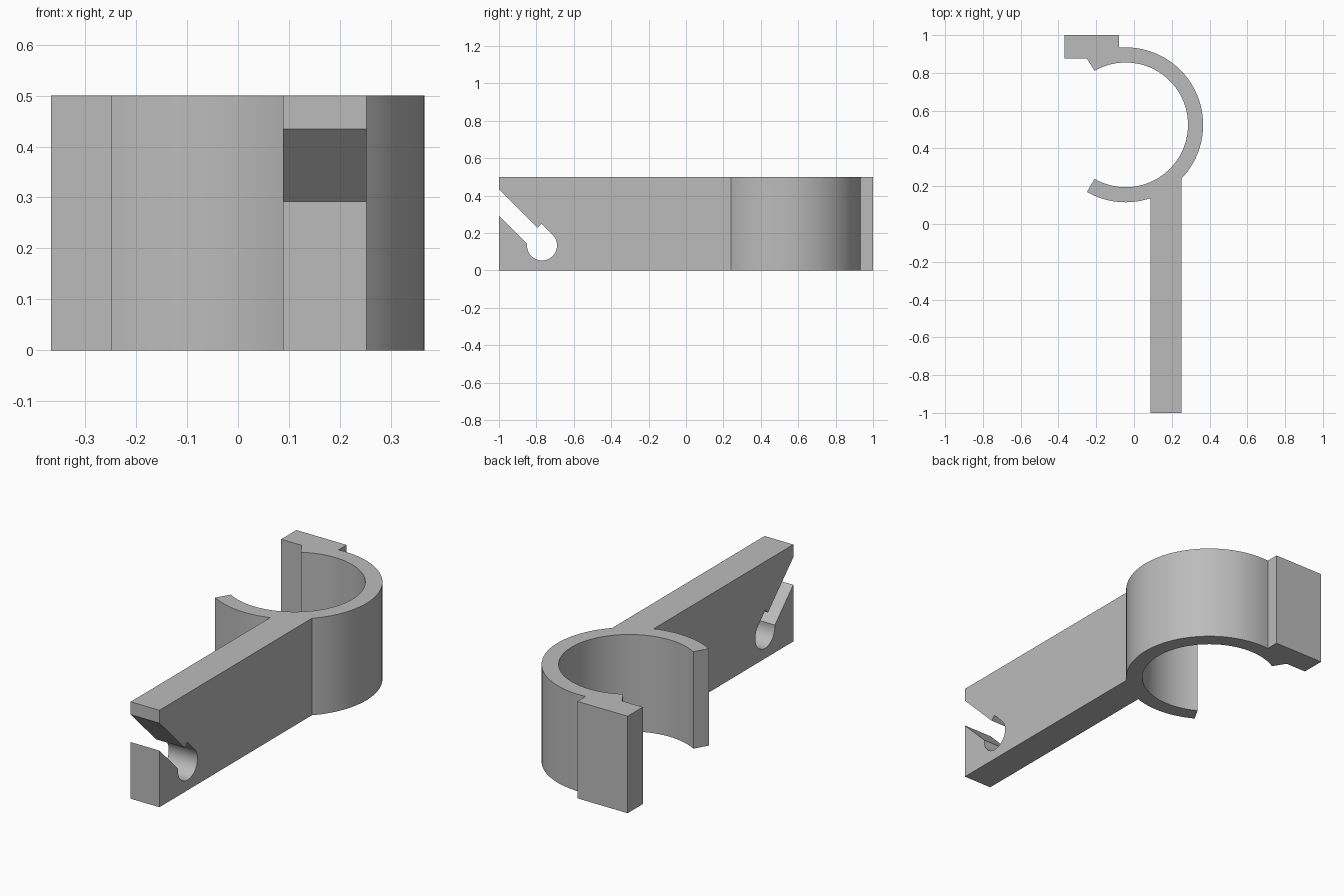
import bpy, bmesh
from math import sin, cos, acos, radians
from mathutils import Vector

cube = bpy.data.objects.get("Cube")
if cube:
    bpy.data.objects.remove(cube, do_unlink=True)

grey = bpy.data.materials.new("plain grey")
grey.use_nodes = True
grey.diffuse_color = (0.5, 0.5, 0.5, 1)
grey.node_tree.nodes["Principled BSDF"].inputs["Base Color"].default_value = (0.5, 0.5, 0.5, 1)


def arc(cx, cy, r, a, b, steps):
    """Points on a circle from angle a to b (radians)."""
    angles = [a + (b - a) * i / steps for i in range(steps + 1)]
    return [(cx + r * cos(t), cy + r * sin(t)) for t in angles]


def extrude(name, points, depth):
    """Extrude a closed outline of 3D points along depth."""
    bm = bmesh.new()
    face = bm.faces.new([bm.verts.new(p) for p in points])
    ext = bmesh.ops.extrude_face_region(bm, geom=[face])
    moved = [v for v in ext["geom"] if isinstance(v, bmesh.types.BMVert)]
    bmesh.ops.translate(bm, verts=moved, vec=Vector(depth))
    bmesh.ops.recalc_face_normals(bm, faces=bm.faces)
    mesh = bpy.data.meshes.new(name)
    bm.to_mesh(mesh)
    bm.free()
    mesh.materials.append(grey)
    obj = bpy.data.objects.new(name, mesh)
    bpy.context.collection.objects.link(obj)
    return obj


# Clip outline: open ring, square tab and long arm
CX, CY, OUTER, INNER, HEIGHT = -0.044, 0.525, 0.41, 0.33, 0.5
ARM_L, ARM_R = 0.088, 0.252
TAB_L, TAB_R, TAB_Y = -0.367, -0.08, 0.876
gap = radians(120)
tab_angle = acos((TAB_R - CX) / OUTER)
arm_r_angle = -acos((ARM_R - CX) / OUTER)
arm_l_angle = -acos((ARM_L - CX) / OUTER)

outline = arc(CX, CY, INNER, -gap, gap, 72)
outline += [(CX + OUTER * cos(gap), TAB_Y), (TAB_L, TAB_Y), (TAB_L, 1), (TAB_R, 1)]
outline += arc(CX, CY, OUTER, tab_angle, arm_r_angle, 44)
outline += [(ARM_R, -1), (ARM_L, -1)]
outline += arc(CX, CY, OUTER, arm_l_angle, -gap, 16)
clip = extrude("ring_clip_with_arm", [(x, y, 0) for x, y in outline], (0, 0, HEIGHT))

# Keyhole slot cutter: slanted channel ending in a round seat
slot = [(-1.1, 0.392), (-0.85, 0.142)]
slot += arc(-0.77, 0.133, 0.08, radians(180), radians(405), 36)
slot += [(-0.772, 0.249), (-0.794, 0.228), (-1.1, 0.534)]
cutter = extrude("slot_cutter", [(0, y, z) for y, z in slot], (0.4, 0, 0))
cutter.hide_render = True

cut = clip.modifiers.new("slot", "BOOLEAN")
cut.operation = "DIFFERENCE"
cut.solver = "EXACT"
cut.object = cutter
bpy.ops.object.select_all(action="DESELECT")
clip.select_set(True)
bpy.context.view_layer.objects.active = clip
bpy.ops.object.modifier_apply(modifier=cut.name)
bpy.data.objects.remove(cutter, do_unlink=True)
bpy.ops.object.shade_smooth_by_angle(angle=radians(25))
